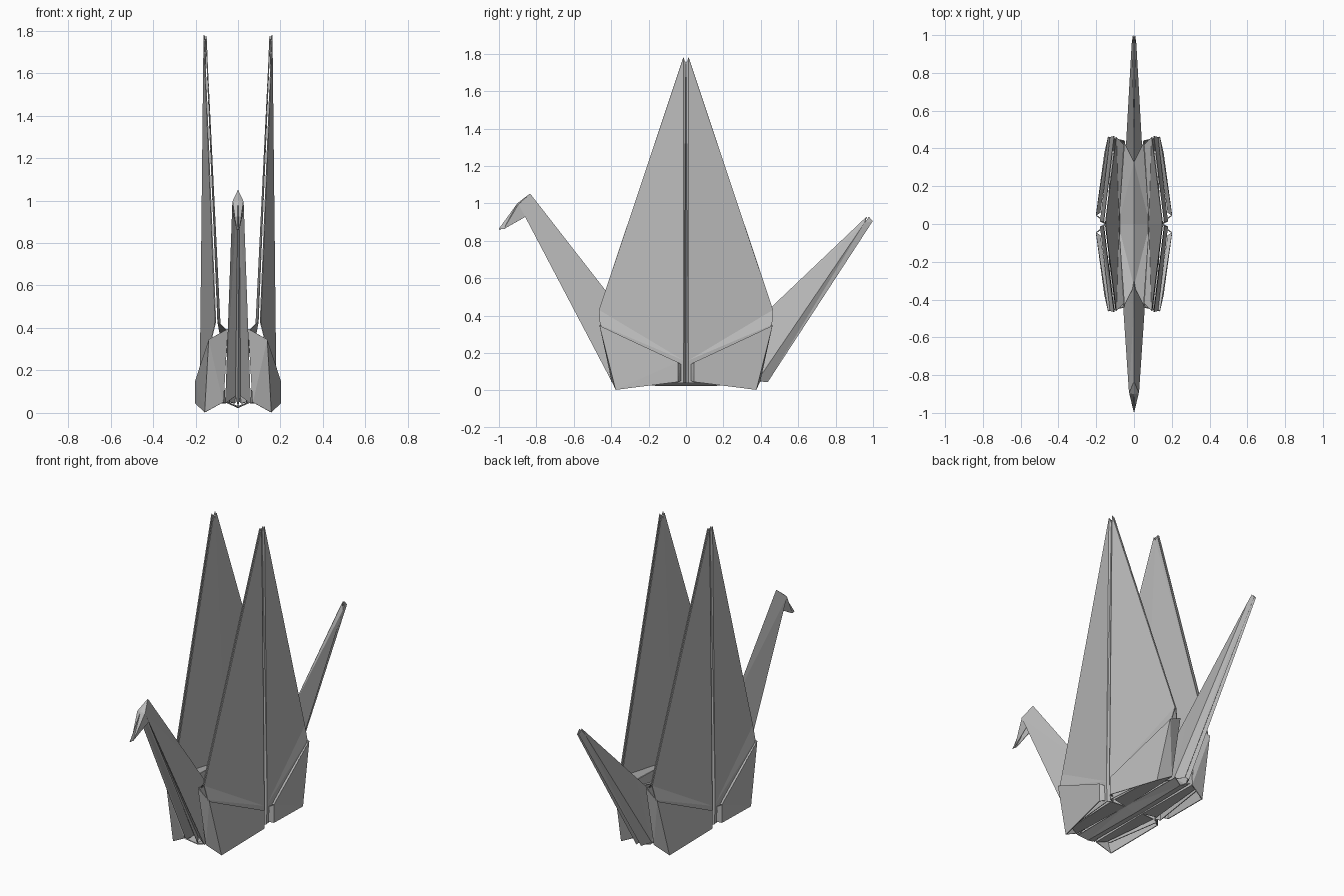
import bpy, bmesh
from mathutils import Vector

paper = bpy.data.materials.new("grey_paper")
paper.diffuse_color = (0.5, 0.5, 0.5, 1)


def sheet(name, polys, mx=True, my=False, thick=0.005):
    """Folded paper: polygons as point lists, mirrored over x and/or y."""
    bm = bmesh.new()
    for sx in ((1, -1) if mx else (1,)):
        for sy in ((1, -1) if my else (1,)):
            for poly in polys:
                pts = [Vector((x * sx, y * sy, z)) for x, y, z in poly]
                if sx * sy < 0:
                    pts.reverse()
                bm.faces.new([bm.verts.new(p) for p in pts])
    bmesh.ops.remove_doubles(bm, verts=bm.verts, dist=0.0005)
    bmesh.ops.triangulate(bm, faces=bm.faces)
    bmesh.ops.recalc_face_normals(bm, faces=bm.faces)
    mesh = bpy.data.meshes.new(name)
    bm.to_mesh(mesh)
    bm.free()
    mesh.materials.append(paper)
    ob = bpy.data.objects.new(name, mesh)
    bpy.context.collection.objects.link(ob)
    if thick:
        mod = ob.modifiers.new("paper_thickness", 'SOLIDIFY')
        mod.thickness = thick
        mod.offset = 0
    return ob


# Tall wings: outer layer split along the centre crease, with an inward pleat
tip, tip_low = (0.16, 0.014, 1.78), (0.154, 0.002, 1.745)
edge, corner = (0.105, 0.465, 0.43), (0.125, 0.46, 0.35)
crease, foot = (0.178, 0.014, 0.16), (0.172, 0.014, 0.04)
sheet("wing_outer", [
    [tip, crease, corner, edge],
    [tip, tip_low, (0.145, 0.002, 0.04), foot, crease],
    [crease, foot, (0.13, 0.36, 0.05), corner],
], my=True)

# Inner wing layer facing the back of the bird
sheet("wing_inner", [
    [(0.15, 0.0, 1.75), (0.15, 0.014, 1.775), (0.095, 0.46, 0.43),
     (0.055, 0.42, 0.39), (0.082, 0.0, 0.36)],
], my=True)

# Base pockets: outer flap, end panel, folded rim and inner wall
flap_top, flap_bottom = (0.138, 0.46, 0.345), (0.155, 0.375, 0.003)
flap_in, flap_in_top = (0.2, 0.045, 0.045), (0.2, 0.045, 0.15)
neck_top, neck_bottom = (0.05, 0.44, 0.395), (0.07, 0.395, 0.05)
sheet("base_flap", [
    [flap_top, flap_bottom, flap_in, flap_in_top],
    [flap_top, flap_in_top, (0.18, 0.06, 0.14), (0.122, 0.45, 0.33)],
    [flap_in_top, flap_in, (0.175, 0.03, 0.05), (0.18, 0.03, 0.14)],
    [flap_top, neck_top, neck_bottom, flap_bottom],
], my=True)
sheet("base_inner_wall", [
    [neck_top, neck_bottom, (0.06, 0.0, 0.045), (0.082, 0.0, 0.36)],
    [neck_bottom, (0.12, 0.37, 0.06), (0.145, 0.014, 0.05), (0.06, 0.0, 0.045)],
], my=True)

# Raised back between the wings and the narrow keel beneath it
sheet("back", [
    [(0, 0, 0.33), (0.082, 0, 0.26), (0.05, 0.43, 0.36), (0, 0.33, 0.36)],
], my=True)
sheet("keel", [
    [(0, 0, 0.025), (0, 0.38, 0.03), (0.05, 0.4, 0.05), (0.055, 0, 0.05)],
], my=True)

# Neck: ridge along the back, two sides and a recessed front fold
n_top, n_front = (0, -0.835, 1.05), (0.024, -0.895, 0.995)
n_back, n_base = (0, -0.43, 0.53), (0.058, -0.395, 0.045)
n_jaw = (0.02, -0.855, 0.93)
sheet("neck", [
    [n_top, n_front, n_base, (0.045, -0.2, 0.1), (0, -0.2, 0.23), n_back],
    [n_front, n_base, (0.012, -0.385, 0.08), (0.008, -0.87, 0.985)],
    [(0.008, -0.87, 0.985), (0.012, -0.385, 0.08), (0, -0.37, 0.03),
     (0, -0.86, 0.99)],
])

# Head folded forward to a pointed beak
sheet("head", [
    [n_top, (0, -0.9, 1.0), n_front],
    [(0, -0.9, 1.0), (0, -1.0, 0.862), (0.005, -0.975, 0.862), n_jaw, n_front],
    [n_top, n_front, n_jaw],
], thick=0.003)

# Tail: slim fold with a split tip
sheet("tail", [
    [(0, 0.965, 0.925), (0, 0.46, 0.445), (0, 0.2, 0.2), (0.04, 0.2, 0.1),
     (0.042, 0.38, 0.05), (0.01, 0.955, 0.895)],
    [(0.01, 0.955, 0.895), (0.042, 0.38, 0.05), (0.014, 0.435, 0.045),
     (0.004, 0.997, 0.905), (0.004, 0.978, 0.928)],
    [(0.004, 0.997, 0.905), (0.014, 0.435, 0.045), (0, 0.42, 0.06),
     (0, 0.985, 0.905)],
])
